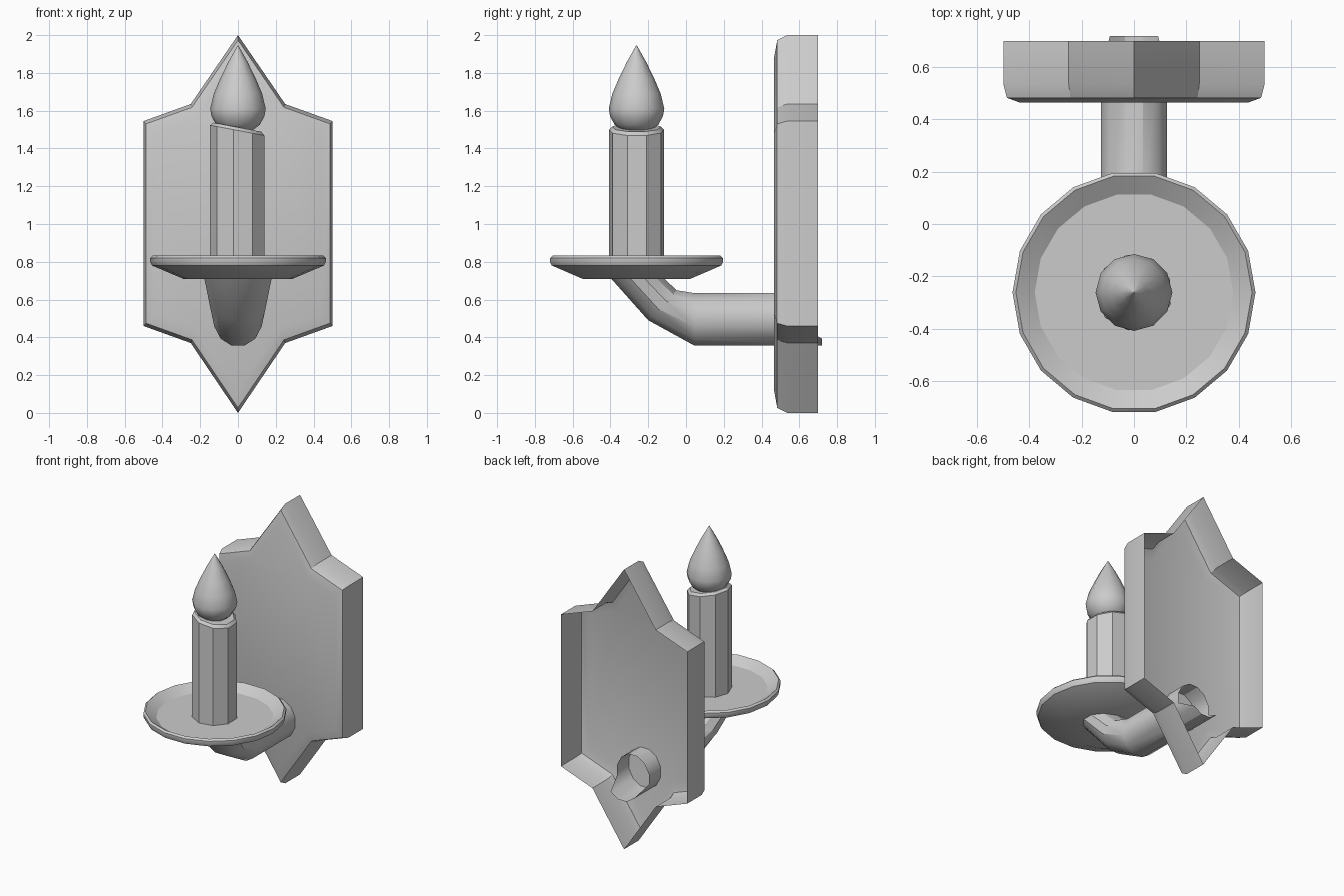
import bpy
from math import sin, cos, radians, pi

if "Cube" in bpy.data.objects:
    bpy.data.objects.remove(bpy.data.objects["Cube"])


def build(name, rings, cap_start=False, cap_end=False, angle=30):
    """Skin a list of equal-length closed rings into one mesh."""
    n = len(rings[0])
    verts = [p for ring in rings for p in ring]
    faces = []
    for r in range(len(rings) - 1):
        for i in range(n):
            j = (i + 1) % n
            faces.append((r * n + i, r * n + j, (r + 1) * n + j, (r + 1) * n + i))
    if cap_start:
        faces.append(tuple(reversed(range(n))))
    if cap_end:
        faces.append(tuple(range((len(rings) - 1) * n, len(rings) * n)))
    mesh = bpy.data.meshes.new(name)
    mesh.from_pydata(verts, [], faces)
    obj = bpy.data.objects.new(name, mesh)
    bpy.context.collection.objects.link(obj)
    bpy.ops.object.select_all(action='DESELECT')
    obj.select_set(True)
    bpy.context.view_layer.objects.active = obj
    bpy.ops.object.shade_smooth_by_angle(angle=radians(angle))
    return obj


CY = -0.262  # axis of the dish, candle and flame


def lathe(profile, sides, start=0):
    """Rings around the candle axis from (radius, height) pairs."""
    angles = [radians(start) + 2 * pi * i / sides for i in range(sides)]
    return [[(r * cos(a), CY + r * sin(a), z) for a in angles] for r, z in profile]


# Wall plate: pointed outline, softened front edge, open hollow back
half = [(0, 1.0), (0.25, 0.635), (0.5, 0.545), (0.5, -0.54), (0.25, -0.63), (0, -1.0)]
outline = half + [(-x, z) for x, z in reversed(half[1:-1])]
plate_rings = [[(x * s, y, 1 + z * s) for x, z in outline]
               for y, s in [(0.70, 1), (0.535, 1), (0.483, 0.973), (0.466, 0.88)]]
build("wall_plate", plate_rings, cap_end=True)


# Arm: hollow tube from the plate, curving up and widening under the dish
def section(cy, cz, uy, uz, rx, n=12):
    angles = [2 * pi * (i + 0.5) / n for i in range(n)]
    return [(rx * cos(a), cy + uy * sin(a), cz + uz * sin(a)) for a in angles]


arm_rings = [section(0.60, 0.495, 0, 0.144, 0.13),
             section(0.045, 0.495, 0, 0.144, 0.13),
             section(-0.125, 0.57, 0.078, 0.082, 0.15),
             section(-0.26, 0.715, 0.145, 0, 0.185)]
# Lower lip of the tube end sticks out behind the plate
arm_rings[0] = [(x, 0.72 if z < 0.44 else 0.60, z) for x, y, z in arm_rings[0]]
build("arm", arm_rings)

# Drip dish
build("drip_dish", lathe([(0.29, 0.71), (0.455, 0.78), (0.465, 0.80), (0.465, 0.82),
                          (0.452, 0.832), (0.38, 0.785)], 18),
      cap_start=True, cap_end=True)

# Candle with a slanted top
candle_rings = lathe([(0.147, 0.78), (0.147, 1.495), (0.13, 1.512)], 9, -99)
for k in (1, 2):
    candle_rings[k] = [(x, y, z - 0.19 * x) for x, y, z in candle_rings[k]]
build("candle", candle_rings, cap_end=True)

# Flame
build("flame", lathe([(0.07, 1.49), (0.115, 1.525), (0.14, 1.57), (0.147, 1.61),
                      (0.128, 1.69), (0.094, 1.77), (0.05, 1.86), (0.002, 1.945)], 12),
      cap_start=True, cap_end=True, angle=50)
